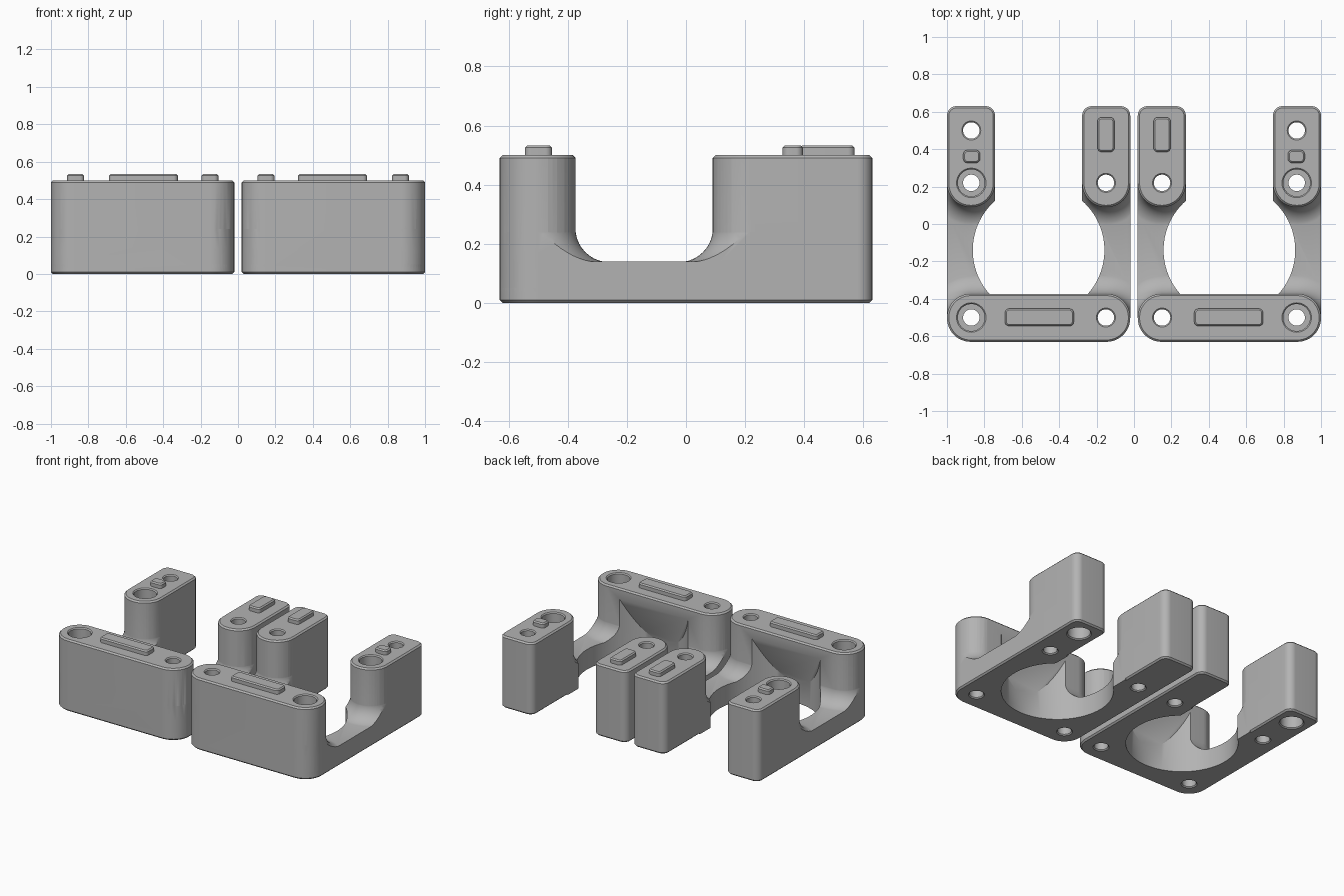
import bpy, bmesh, math

cube = bpy.data.objects.get("Cube")
if cube:
    bpy.data.objects.remove(cube, do_unlink=True)

grey = bpy.data.materials.new("plain grey")
grey.use_nodes = True
COLOR = (0.45, 0.45, 0.45, 1)
grey.diffuse_color = COLOR
grey.node_tree.nodes["Principled BSDF"].inputs["Base Color"].default_value = COLOR

FLOOR, TOP, FLARE = 0.14, 0.5, 0.115


def loft(name, rings):
    """Closed solid through a stack of equal-length rings."""
    bm = bmesh.new()
    rows = [[bm.verts.new(p) for p in ring] for ring in rings]
    n = len(rows[0])
    for a, b in zip(rows, rows[1:]):
        for i in range(n):
            j = (i + 1) % n
            bm.faces.new((a[i], a[j], b[j], b[i]))
    bm.faces.new(rows[0][::-1])
    bm.faces.new(rows[-1])
    bmesh.ops.recalc_face_normals(bm, faces=bm.faces)
    mesh = bpy.data.meshes.new(name)
    bm.to_mesh(mesh)
    bm.free()
    mesh.materials.append(grey)
    obj = bpy.data.objects.new(name, mesh)
    bpy.context.collection.objects.link(obj)
    return obj


def rounded(box, front, back, z, off=0.0, seg=12):
    """Rounded rectangle ring with separate front and back corner radii."""
    x0, x1, y0, y1 = box
    corners = ((x1, y1, -1, -1, back), (x0, y1, 1, -1, back),
               (x0, y0, 1, 1, front), (x1, y0, -1, 1, front))
    ring = []
    for k, (x, y, sx, sy, r) in enumerate(corners):
        for i in range(seg + 1):
            a = math.pi / 2 * (k + i / seg)
            ring.append((x + sx * r + (r + off) * math.cos(a),
                         y + sy * r + (r + off) * math.sin(a), z))
    return ring


def block(name, box, front, back, levels):
    return loft(name, [rounded(box, front, back, z, off) for z, off in levels])


def circle(x, y, r, z, n=32):
    return [(x + r * math.cos(2 * math.pi * i / n),
             y + r * math.sin(2 * math.pi * i / n), z) for i in range(n)]


def combine(target, other, operation):
    mod = target.modifiers.new(operation, "BOOLEAN")
    mod.operation, mod.solver, mod.object = operation, "EXACT", other
    bpy.ops.object.select_all(action="DESELECT")
    bpy.context.view_layer.objects.active = target
    target.select_set(True)
    bpy.ops.object.modifier_apply(modifier=mod.name)
    bpy.data.objects.remove(other, do_unlink=True)


def mirrored(obj):
    bpy.ops.object.select_all(action="DESELECT")
    bpy.context.view_layer.objects.active = obj
    obj.select_set(True)
    bpy.ops.object.shade_smooth_by_angle(angle=math.radians(30))
    mod = obj.modifiers.new("other side", "MIRROR")
    mod.use_mirror_merge = False


# Pillars: outline box, front and back corner radii
R = 0.127
PILLARS = [((0.02, 1.0, -0.63, -0.373), R, R),
           ((0.02, 0.277, 0.09, 0.63), R, 0.05),
           ((0.743, 1.0, 0.09, 0.63), R, 0.05)]

# Low base plate with flared feet around the pillars, trimmed to the outline
plate = (0.02, 1.0, -0.63, 0.25)
body = block("bracket", plate, R, 0.015, [(0, -0.01), (0.01, 0), (FLOOR, 0)])
for box, front, back in PILLARS:
    levels = [(0.05, FLARE)]
    for i in range(11):
        a = math.pi / 2 * i / 10
        levels.append((FLOOR - 0.002 + FLARE * (1 - math.cos(a)),
                       FLARE * (1 - math.sin(a)) - 0.001))
    flare = block("flare", box, front, back, levels)
    trim = block("trim", plate, R, 0.015, [(0.03, 0), (0.6, 0)])
    combine(flare, trim, "INTERSECT")
    combine(body, flare, "UNION")
slot = block("slot", (0.277, 0.743, -0.14, 0.8), 0.01, 0.01, [(-0.1, 0), (0.7, 0)])
combine(body, slot, "DIFFERENCE")

# Full-height pillars with eased edges
for box, front, back in PILLARS:
    combine(body, block("pillar", box, front, back,
                        [(0, -0.01), (0.01, 0), (TOP - 0.01, 0), (TOP, -0.01)]), "UNION")

# Large round opening, its top sloping up into the front wall
bottom = circle(0.51, -0.14, 0.352, -0.1, 96)
slope = [(x, y, FLOOR + (y + 0.492) * 2.4) for x, y, z in bottom]
combine(body, loft("opening", [bottom, slope]), "DIFFERENCE")

# Screw holes; some are widened from the top or from below
HOLES = [(0.15, -0.5, ""), (0.87, -0.5, "top"), (0.15, 0.22, ""),
         (0.87, 0.22, "top"), (0.87, 0.5, "below")]
for x, y, wide in HOLES:
    r, w, c = 0.044, 0.072, 0.007
    low, high = (w if wide == "below" else r), (w if wide == "top" else r)
    profile = [(-0.01, low + c), (0, low + c), (c, low), (0.2, low), (0.2, r),
               (0.3, r), (0.3, high), (TOP - c, high), (TOP, high + c), (TOP + 0.01, high + c)]
    profile = [p for i, p in enumerate(profile) if i == 0 or p != profile[i - 1]]
    combine(body, loft("hole", [circle(x, y, rad, z) for z, rad in profile]), "DIFFERENCE")
mirrored(body)

# Raised pads on the pillar tops
PADS = {"front_pad": (0.322, 0.69, -0.545, -0.453),
        "inner_back_pad": (0.105, 0.195, 0.385, 0.57),
        "outer_back_pad": (0.823, 0.913, 0.327, 0.395)}
for name, box in PADS.items():
    mirrored(block(name, box, 0.022, 0.022,
                   [(TOP - 0.01, 0), (TOP + 0.025, 0), (TOP + 0.033, -0.008)]))
